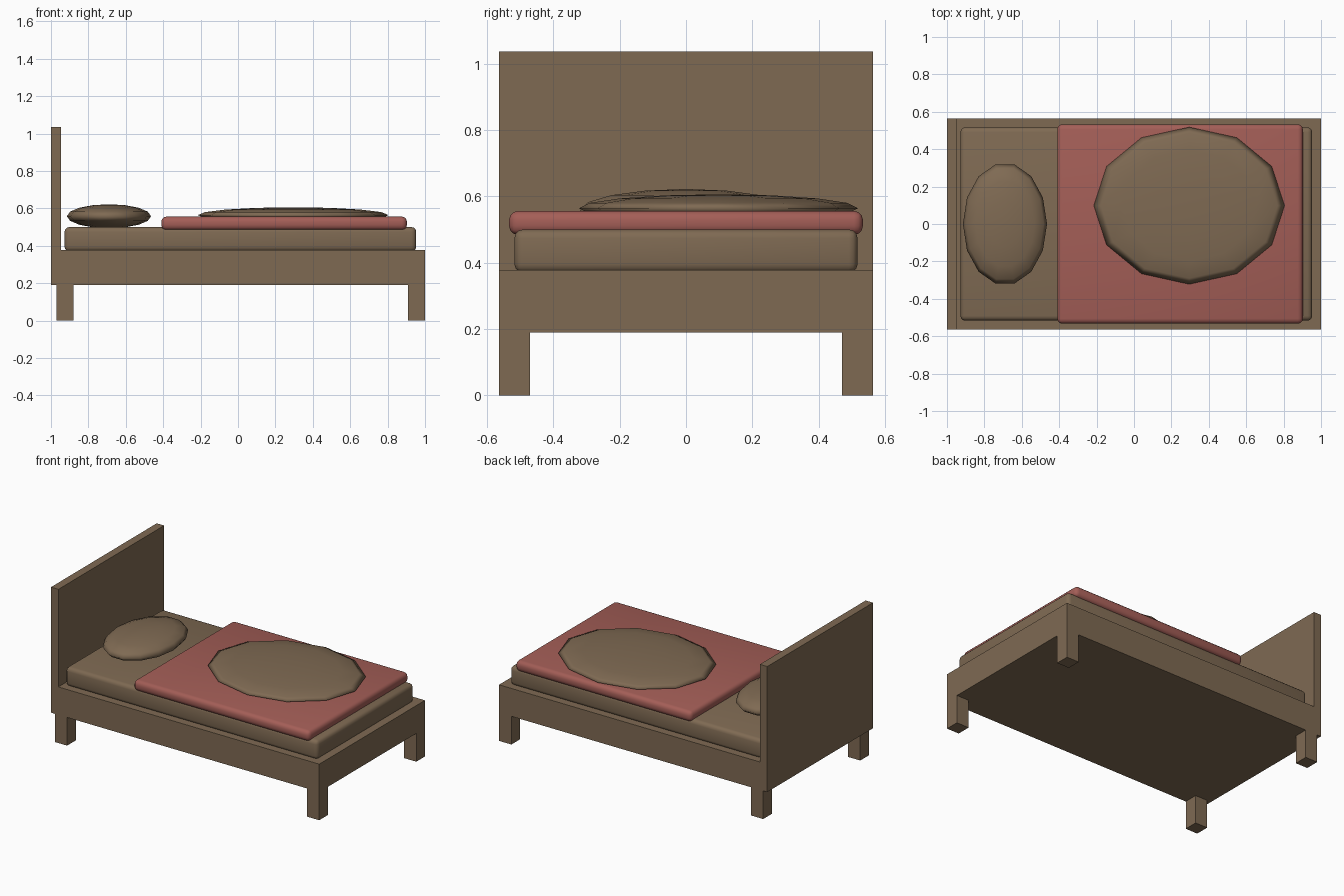
import bpy
import math

if "Cube" in bpy.data.objects:
    bpy.data.objects.remove(bpy.data.objects["Cube"])


def material(name, rgb):
    m = bpy.data.materials.new(name)
    m.diffuse_color = (*rgb, 1)
    m.use_nodes = True
    m.node_tree.nodes["Principled BSDF"].inputs["Base Color"].default_value = m.diffuse_color
    return m


wood = material("warm brown", (0.212, 0.144, 0.086))
red = material("dusty red", (0.37, 0.112, 0.095))


def box(name, lo, hi, mat, bevel=0.0, segments=3):
    """Box between two corners, with optional rounded edges."""
    bpy.ops.mesh.primitive_cube_add(
        size=1, location=[(a + b) / 2 for a, b in zip(lo, hi)])
    ob = bpy.context.object
    ob.name = name
    ob.scale = [b - a for a, b in zip(lo, hi)]
    bpy.ops.object.transform_apply(location=False, rotation=False, scale=True)
    ob.data.materials.append(mat)
    if bevel:
        mod = ob.modifiers.new("rounded edges", 'BEVEL')
        mod.width = bevel
        mod.segments = segments
        bpy.ops.object.modifier_apply(modifier=mod.name)
        bpy.ops.object.shade_smooth_by_angle(angle=math.radians(40))
    return ob


def cushion(name, centre, radii, sides, mat):
    """Squashed low-poly sphere with one vertex pointing along +y."""
    bpy.ops.mesh.primitive_uv_sphere_add(
        segments=sides, ring_count=8, radius=1, location=centre)
    ob = bpy.context.object
    ob.name = name
    # first turn the sphere so a vertex lies on the y axis, then squash it
    ob.rotation_euler = (0, 0, math.pi / 2)
    bpy.ops.object.transform_apply(location=False, rotation=True, scale=False)
    ob.scale = radii
    bpy.ops.object.transform_apply(location=False, rotation=False, scale=True)
    ob.data.materials.append(mat)
    bpy.ops.object.shade_smooth()
    return ob


# bed frame and headboard
box("bed_frame", (-0.97, -0.563, 0.19), (1.0, 0.563, 0.378), wood)
box("headboard", (-1.0, -0.563, 0.19), (-0.945, 0.563, 1.036), wood)

# four legs, reaching slightly into the frame
for end, x0, x1 in (("head", -0.97, -0.88), ("foot", 0.908, 1.0)):
    for side, s in (("front", -1), ("back", 1)):
        y0, y1 = sorted((s * 0.47, s * 0.563))
        box(f"{end}_{side}_leg", (x0, y0, 0), (x1, y1, 0.225), wood)

# mattress and blanket
box("mattress", (-0.928, -0.517, 0.37), (0.953, 0.517, 0.5), wood, 0.026)
box("blanket", (-0.41, -0.533, 0.484), (0.903, 0.533, 0.556), red, 0.027)

# pillow and the soft mound on the blanket
cushion("pillow", (-0.69, 0, 0.558), (0.225, 0.327, 0.064), 14, wood)
cushion("blanket_mound", (0.295, 0.098, 0.564), (0.51, 0.42, 0.042), 12, wood)
